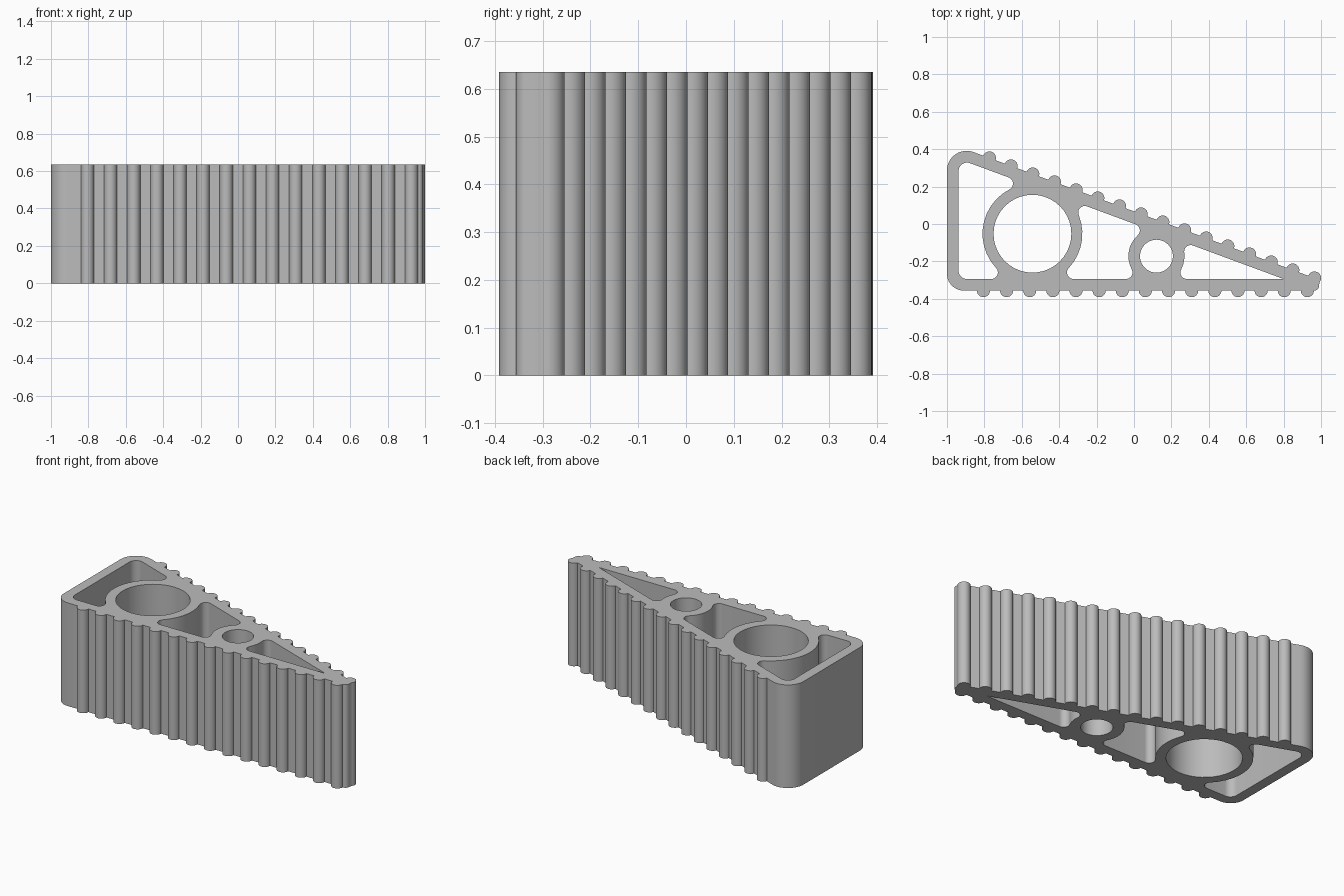
import bpy, bmesh
from math import sqrt, sin, cos, atan2, pi, radians
from mathutils import Vector

cube = bpy.data.objects.get("Cube")
if cube:
    bpy.data.objects.remove(cube, do_unlink=True)

HEIGHT, WALL, BUMP, FILLET = 0.635, 0.062, 0.035, 0.035
BASE_Y = -0.356
RIDGE_A, RIDGE_B = Vector((-0.773, 0.353)), Vector((0.965, -0.289))
ALONG = (RIDGE_B - RIDGE_A).normalized()      # down the slope
UP = Vector((-ALONG.y, ALONG.x))              # outward from the slope
SLOPE = atan2(UP.y, UP.x)
DOWN = Vector((0, -1))
BIG, BIG_HOLE, BIG_RING = Vector((-0.543, -0.052)), 0.208, 0.267
SMALL, SMALL_HOLE, SMALL_RING = Vector((0.12, -0.172)), 0.088, 0.15


def arc(c, r, a0, a1):
    n = max(3, int(abs(a1 - a0) / radians(9)))
    return [Vector((c[0] + r * cos(a0 + (a1 - a0) * i / n),
                    c[1] + r * sin(a0 + (a1 - a0) * i / n))) for i in range(n + 1)]


def circle(c, r):
    return arc(c, r, 0, 2 * pi)[:-1]


def angle(v):
    return atan2(v.y, v.x)


def neck(c, ring, normal, side):
    """Centre of the fillet between a ring and a wall, on the side given in x."""
    wall_point = RIDGE_A if normal is UP else Vector((0, BASE_Y))
    d = (wall_point - c).dot(normal) - WALL - FILLET
    t = Vector((abs(normal.y), -normal.x * (1 if normal.y > 0 else -1)))
    return c + normal * d + t * side * sqrt((ring + FILLET) ** 2 - d * d)


def ccw(a0, a1):
    while a1 < a0:
        a1 += 2 * pi
    return a0, a1


def ring_side(c, ring, side):
    """Pocket edge hugging a ring, with a fillet at each wall."""
    low, high = neck(c, ring, DOWN, side), neck(c, ring, UP, side)
    low_a, high_a = angle(low - c), angle(high - c)
    if side < 0:      # pocket lies left of the ring: travel upward
        high_a, low_a = ccw(high_a, low_a)
        return (arc(low, FILLET, *ccw(-pi / 2, angle(c - low)))
                + arc(c, ring, low_a, high_a)[1:-1]
                + arc(high, FILLET, *ccw(angle(c - high), SLOPE)))
    low_a, high_a = ccw(low_a, high_a)
    return (arc(high, FILLET, *ccw(SLOPE, angle(c - high)))
            + arc(c, ring, high_a, low_a)[1:-1]
            + arc(low, FILLET, *ccw(angle(c - low), 3 * pi / 2)))


def corner(x, r, inset):
    """Centre of the rounded upper corner between the back wall and slope."""
    p = RIDGE_A + UP * (-inset - r)
    cx = x + r
    return (cx, p.y + (cx - p.x) * ALONG.y / ALONG.x)


# Outer outline with half-round ridges
outline = arc((-0.91, BASE_Y + 0.09), 0.09, pi, 1.5 * pi)
for i in range(15):
    outline += arc((-0.805 + i * 1.732 / 14, BASE_Y), BUMP, pi, 2 * pi)
outline += arc((0.964, BASE_Y + 0.025), 0.025, 1.5 * pi, 2 * pi)
for i in range(16):
    start = -0.7 if i == 0 else SLOPE - pi / 2
    outline += arc(RIDGE_B.lerp(RIDGE_A, i / 15), BUMP, start, SLOPE + pi / 2)
outline += arc(corner(-1, 0.105, 0), 0.105, SLOPE, pi)

# Three pockets between the walls and the rings
r = 0.045
floor = BASE_Y + WALL
back_pocket = (arc((-1 + WALL + r, floor + r), r, pi, 1.5 * pi)
               + ring_side(BIG, BIG_RING, -1)
               + arc(corner(-1 + WALL, r, WALL), r, SLOPE, pi))
middle_pocket = ring_side(BIG, BIG_RING, 1) + ring_side(SMALL, SMALL_RING, -1)
edge = RIDGE_A - UP * WALL
tip = edge + ALONG * ((floor - edge.y) / ALONG.y)
tip_pocket = ring_side(SMALL, SMALL_RING, 1) + [tip]

# Filled flat curve, extruded to full height
curve = bpy.data.curves.new("wedge_profile", 'CURVE')
curve.dimensions, curve.fill_mode = '2D', 'BOTH'
curve.extrude = HEIGHT / 2
for loop in (outline, back_pocket, middle_pocket, tip_pocket,
             circle(BIG, BIG_HOLE), circle(SMALL, SMALL_HOLE)):
    spline = curve.splines.new('POLY')
    spline.points.add(len(loop) - 1)
    for point, p in zip(spline.points, loop):
        point.co = (p.x, p.y, 0, 1)
    spline.use_cyclic_u = True
helper = bpy.data.objects.new("wedge_profile", curve)
bpy.context.collection.objects.link(helper)
bpy.context.view_layer.update()
mesh = bpy.data.meshes.new_from_object(
    helper.evaluated_get(bpy.context.evaluated_depsgraph_get()))
bpy.data.objects.remove(helper, do_unlink=True)

bm = bmesh.new()
bm.from_mesh(mesh)
bmesh.ops.translate(bm, verts=bm.verts, vec=(0, 0, HEIGHT / 2))
bmesh.ops.remove_doubles(bm, verts=bm.verts, dist=0.0002)
bmesh.ops.recalc_face_normals(bm, faces=bm.faces)
bm.to_mesh(mesh)
bm.free()

# Plain grey finish
grey = bpy.data.materials.new("plain_grey")
grey.use_nodes = True
color = (0.5, 0.5, 0.5, 1)
grey.diffuse_color = color
grey.node_tree.nodes["Principled BSDF"].inputs["Base Color"].default_value = color
mesh.materials.clear()
mesh.materials.append(grey)

wedge = bpy.data.objects.new("ridged_wedge", mesh)
bpy.context.collection.objects.link(wedge)
bpy.ops.object.select_all(action='DESELECT')
wedge.select_set(True)
bpy.context.view_layer.objects.active = wedge
bpy.ops.object.shade_smooth_by_angle(angle=radians(30))
